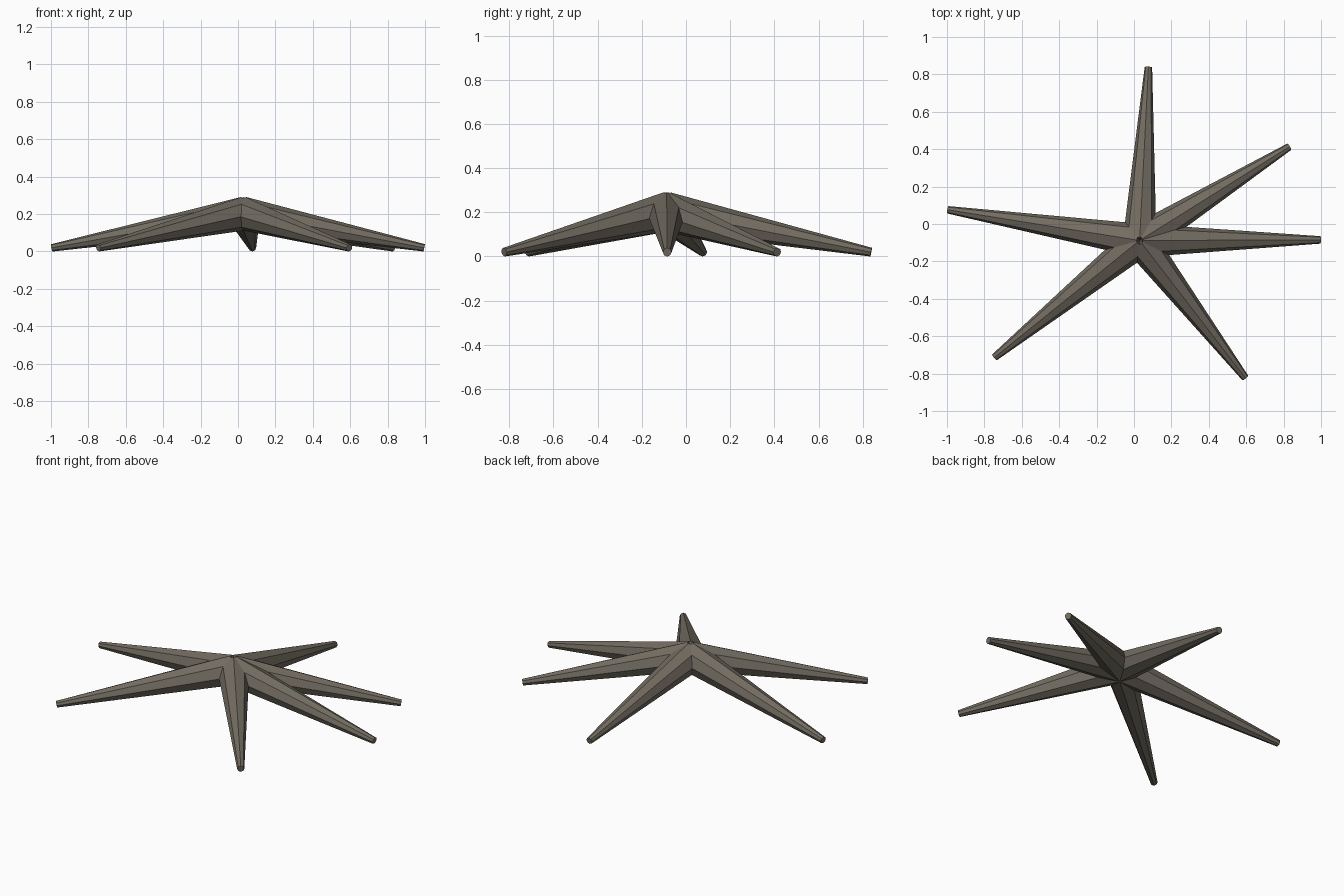
import bpy
import bmesh
from mathutils import Vector, Matrix

if "Cube" in bpy.data.objects:
    bpy.data.objects.remove(bpy.data.objects["Cube"])

HUB = Vector((0.03, -0.088, 0.202))   # point where all arms meet
BASE_R, TIP_R, SIDES = 0.09, 0.02, 8

# Arm tip centres on the ground
TIPS = [(0.077, 0.838), (0.830, 0.413), (0.996, -0.085),
        (0.595, -0.823), (-0.746, -0.713), (-0.995, 0.076)]


def arm(name, tip):
    """Faceted tapered arm from the hub down to its tip."""
    direction = tip - HUB
    rot = direction.to_track_quat('Z', 'Y').to_matrix().to_4x4()
    bm = bmesh.new()
    bmesh.ops.create_cone(
        bm, cap_ends=True, segments=SIDES, radius1=BASE_R, radius2=TIP_R,
        depth=direction.length,
        matrix=Matrix.Translation((HUB + tip) / 2) @ rot)
    mesh = bpy.data.meshes.new(name)
    bm.to_mesh(mesh)
    bm.free()
    obj = bpy.data.objects.new(name, mesh)
    bpy.context.collection.objects.link(obj)
    obj.data.materials.append(mat)


# Dull brown-grey surface
mat = bpy.data.materials.new("dull_brown")
mat.diffuse_color = (0.17, 0.15, 0.12, 1)
mat.use_nodes = True
mat.node_tree.nodes["Principled BSDF"].inputs["Base Color"].default_value = mat.diffuse_color

# Six arms
for i, (x, y) in enumerate(TIPS):
    arm(f"star_arm_{i + 1}", Vector((x, y, 0.0197)))
